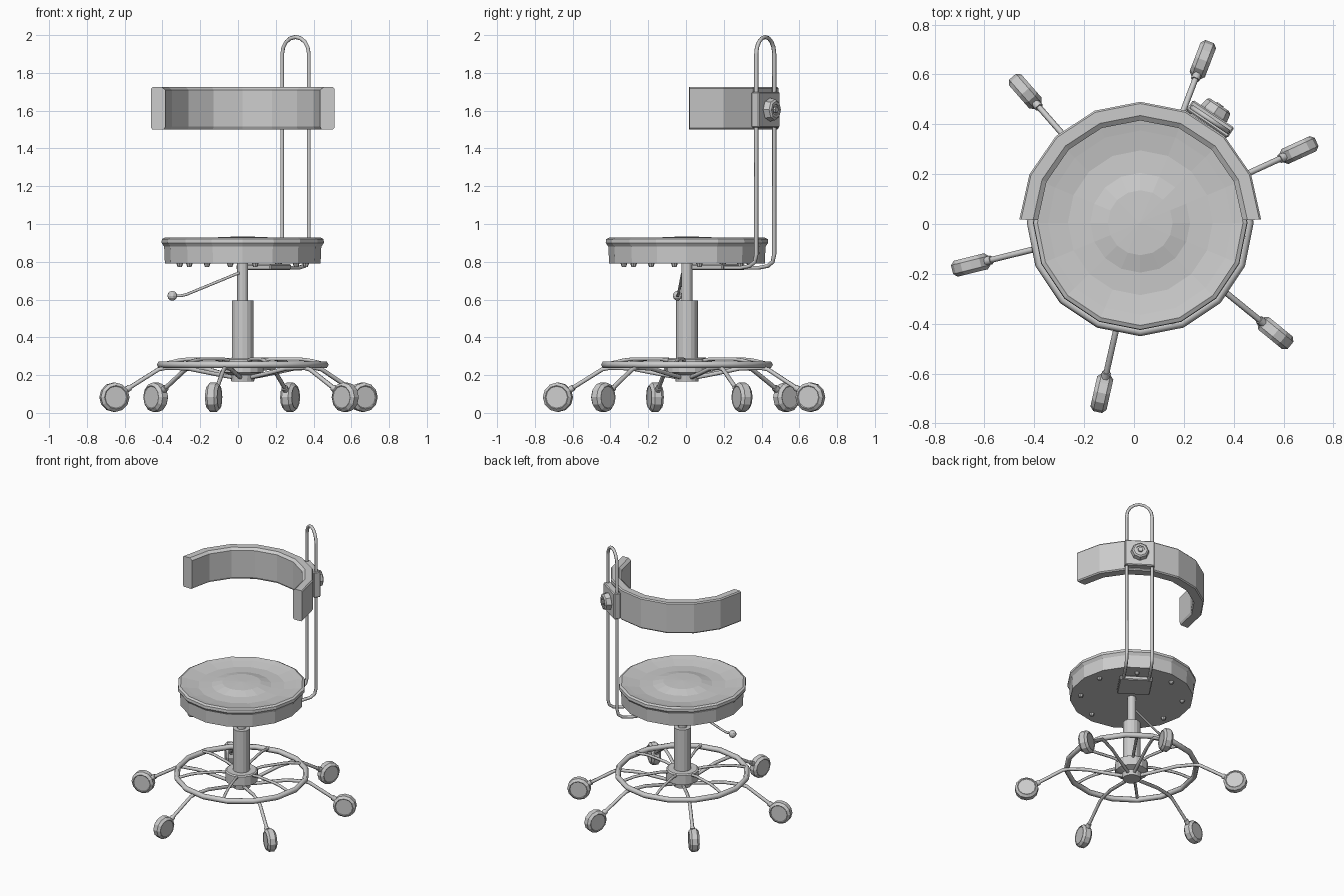
import bpy
import bmesh
from math import sin, cos, pi, radians
from mathutils import Matrix, Vector

cube = bpy.data.objects.get("Cube")
if cube:
    bpy.data.objects.remove(cube, do_unlink=True)

CENTRE = Vector((0.025, 0.005, 0))
BACK = radians(56)                       # direction of the back support
LEGS = [radians(a) for a in (69, 24.6, -39.2, -102.7, -166, 131.2)]

grey = bpy.data.materials.new("plain grey")
grey.use_nodes = True
grey.diffuse_color = (0.6, 0.6, 0.6, 1)
grey.node_tree.nodes["Principled BSDF"].inputs["Base Color"].default_value = (0.6, 0.6, 0.6, 1)


def polar(r, angle, z, side=0):
    """Point at radius r, height z, shifted sideways along the tangent."""
    return CENTRE + Vector((r * cos(angle) - side * sin(angle),
                            r * sin(angle) + side * cos(angle), z))


def add_mesh(name, bm, matrix=None):
    bmesh.ops.remove_doubles(bm, verts=bm.verts, dist=0.0001)
    bmesh.ops.recalc_face_normals(bm, faces=bm.faces)
    mesh = bpy.data.meshes.new(name)
    bm.to_mesh(mesh)
    bm.free()
    mesh.materials.append(grey)
    obj = bpy.data.objects.new(name, mesh)
    obj.matrix_world = matrix or Matrix.Translation(CENTRE)
    bpy.context.collection.objects.link(obj)
    return obj


def lathe(name, profile, sides=16, matrix=None, start=0.0, sweep=2 * pi, closed=False):
    """Turn an (r, z) profile about z; partial turns get end caps."""
    bm = bmesh.new()
    verts = [bm.verts.new((r, 0, z)) for r, z in profile]
    pairs = list(zip(verts, verts[1:] + verts[:1]))
    edges = [bm.edges.new(p) for p in (pairs if closed else pairs[:-1])]
    bmesh.ops.rotate(bm, verts=verts, matrix=Matrix.Rotation(start, 3, 'Z'))
    bmesh.ops.spin(bm, geom=verts + edges, axis=(0, 0, 1), cent=(0, 0, 0),
                   angle=sweep, steps=sides)
    bmesh.ops.remove_doubles(bm, verts=bm.verts, dist=0.0001)
    if closed and sweep < 6:
        bmesh.ops.holes_fill(bm, edges=[e for e in bm.edges if e.is_boundary])
    return add_mesh(name, bm, matrix)


def tube(name, points, radius, cyclic=False):
    curve = bpy.data.curves.new(name, 'CURVE')
    curve.dimensions = '3D'
    curve.bevel_depth = radius
    curve.bevel_resolution = 1
    curve.use_fill_caps = True
    spline = curve.splines.new('POLY')
    spline.points.add(len(points) - 1)
    for p, co in zip(spline.points, points):
        p.co = (*co, 1)
    spline.use_cyclic_u = cyclic
    curve.materials.append(grey)
    obj = bpy.data.objects.new(name, curve)
    bpy.context.collection.objects.link(obj)
    return obj


def box(name, r, z, size, bevel=0.006):
    """Bevelled box facing along the back support direction."""
    bm = bmesh.new()
    bmesh.ops.create_cube(bm, size=1)
    bmesh.ops.scale(bm, verts=bm.verts, vec=size)
    bmesh.ops.bevel(bm, geom=bm.edges[:], offset=bevel, segments=1, affect='EDGES')
    return add_mesh(name, bm, Matrix.Translation(polar(r, BACK, z)) @ Matrix.Rotation(BACK, 4, 'Z'))


# Seat cushion with a raised rim and a dished top
lathe("seat", [(0, .79), (.412, .79), (.416, .88), (.43, .9), (.428, .92), (.412, .928),
               (.37, .92), (.29, .908), (.2, .912), (.13, .93), (0, .935)])
for k in range(8):
    m = Matrix.Translation(polar(.34, radians(11.25 + 45 * k), .78))
    lathe("seat_screw", [(0, -.008), (.011, -.008), (.018, .012), (0, .012)], 8, m)

# Gas column and hub
lathe("column", [(0, .27), (.058, .27), (.058, .595), (0, .595)])
lathe("piston", [(0, .58), (.029, .58), (.029, .79), (0, .79)], 12)
lathe("hub", [(0, .165), (.06, .165), (.065, .2), (.11, .215), (.11, .283), (.1, .29), (0, .29)])

# Foot ring with its upper spokes
tube("foot_ring", [polar(.436, k * pi / 8, .255) for k in range(16)], .019, True)
for angle in LEGS:
    a = angle + radians(31)
    tube("ring_spoke", [polar(r, a, z) for r, z in
                        ((.09, .275), (.15, .285), (.3, .285), (.35, .28), (.43, .262))], .01)

# Legs and casters
for angle in LEGS:
    tube("leg", [polar(r, angle, z) for r, z in
                 ((.03, .185), (.12, .2), (.3, .235), (.42, .238), (.46, .23), (.64, .12))], .012)
    tube("caster_neck", [polar(.615, angle, .135), polar(.67, angle, .1)], .018)
    m = (Matrix.Translation(polar(.7, angle, .083)) @ Matrix.Rotation(angle, 4, 'Z')
         @ Matrix.Rotation(pi / 2, 4, 'X'))
    lathe("caster", [(0, -.03), (.058, -.03), (.062, -.033), (.078, -.018), (.078, .018),
                     (.062, .033), (.058, .03), (0, .03)], 12, m)

# Height lever with a ball end
tube("lever", [Vector(p) for p in ((.02, -.005, .745), (-.01, -.02, .735), (-.27, -.04, .628),
                                   (-.3, -.043, .62), (-.34, -.045, .62))], .008)
lathe("lever_ball", [(.026 * sin(t * pi / 6), -.026 * cos(t * pi / 6)) for t in range(7)], 10,
      Matrix.Translation((-.348, -.045, .62)))

# Support frame: two uprights joined by an arch, bent in under the seat
side_path = [(.12, .768), (.4, .768), (.46, .778), (.49, .8), (.5, .84), (.5, 1.9)]
W = .085
left_rod = [polar(r, BACK, z, W) for r, z in side_path]
arch = [polar(.5, BACK, 1.9 + .09 * sin(t * pi / 8), W * cos(t * pi / 8)) for t in range(1, 8)]
right_rod = [polar(r, BACK, z, -W) for r, z in reversed(side_path)]
tube("back_frame", left_rod + arch + right_rod, .011)
box("frame_plate", .2, .772, (.2, .22, .03))

# Curved backrest
lathe("backrest", [(.418, 1.5), (.478, 1.5), (.485, 1.508), (.485, 1.717), (.478, 1.725),
                   (.43, 1.725), (.41, 1.71), (.41, 1.515)],
      8, start=radians(1.5), sweep=radians(177), closed=True)

# Clamp with its knob
box("clamp", .502, 1.605, (.05, .2, .19))
knob = Matrix.Translation(polar(.52, BACK, 1.605)) @ Matrix.Rotation(BACK, 4, 'Z') @ Matrix.Rotation(pi / 2, 4, 'Y')
lathe("knob", [(0, 0), (.058, 0), (.062, .012), (.056, .042), (.045, .05), (.03, .05),
               (.03, .044), (.018, .044), (.016, .054), (0, .054)], 8, knob)

# Turn the tubes into meshes
bpy.ops.object.select_all(action='DESELECT')
tubes = [o for o in bpy.context.collection.objects if o.type == 'CURVE']
for o in tubes:
    o.select_set(True)
bpy.context.view_layer.objects.active = tubes[0]
bpy.ops.object.convert(target='MESH')
